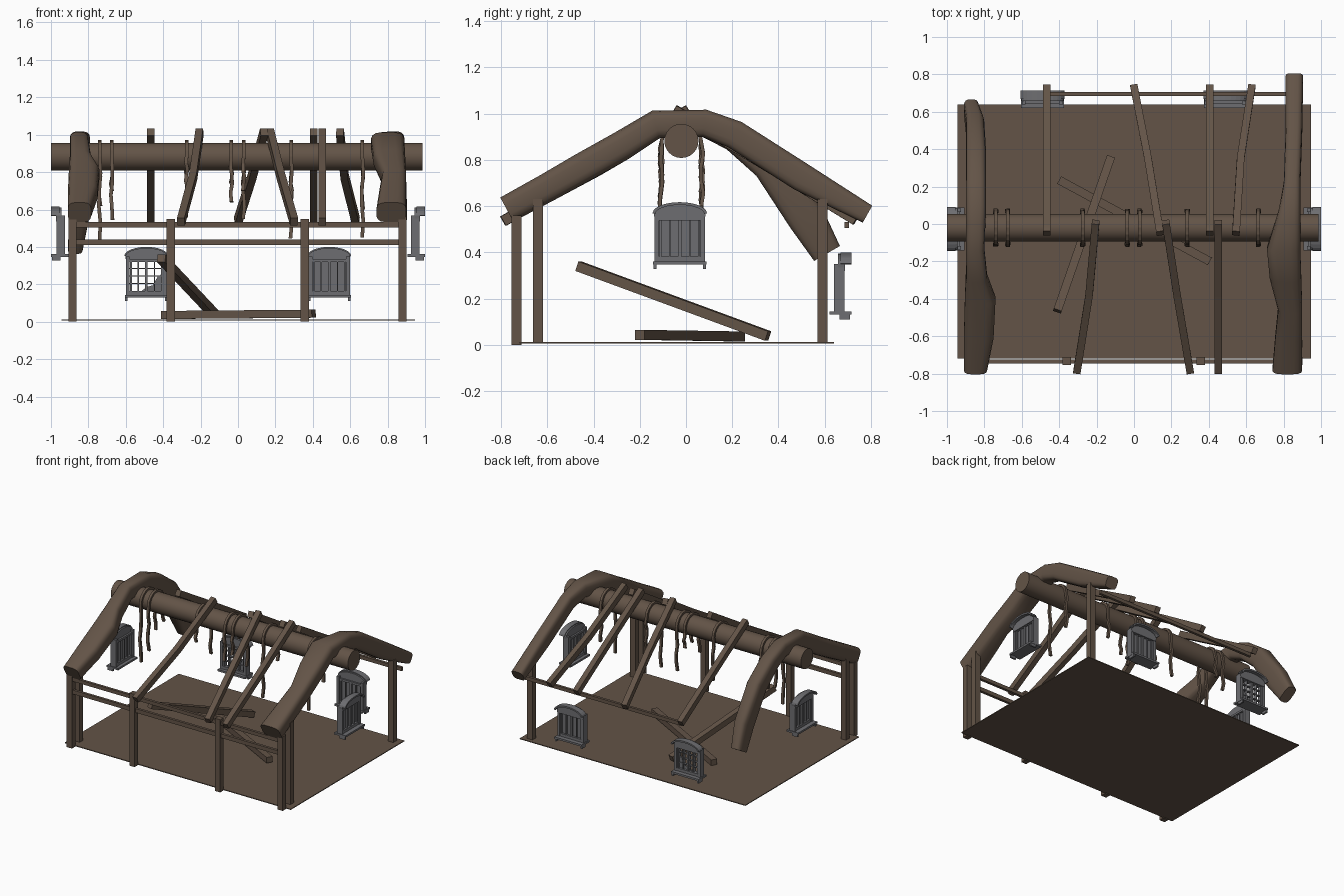
import bpy, bmesh, math
from mathutils import Vector, Matrix

if "Cube" in bpy.data.objects:
    bpy.data.objects.remove(bpy.data.objects["Cube"])


def material(name, rgb):
    m = bpy.data.materials.new(name)
    m.diffuse_color = (*rgb, 1)
    m.use_nodes = True
    m.node_tree.nodes["Principled BSDF"].inputs["Base Color"].default_value = m.diffuse_color
    return m


WOOD = material("weathered_wood", (0.125, 0.088, 0.063))
GREY = material("window_grey", (0.155, 0.155, 0.165))


def finish(bm, name, mat, smooth=None):
    bmesh.ops.recalc_face_normals(bm, faces=bm.faces)
    me = bpy.data.meshes.new(name)
    bm.to_mesh(me)
    bm.free()
    me.materials.append(mat)
    o = bpy.data.objects.new(name, me)
    bpy.context.collection.objects.link(o)
    if smooth:
        bpy.ops.object.select_all(action='DESELECT')
        o.select_set(True)
        bpy.context.view_layer.objects.active = o
        bpy.ops.object.shade_smooth_by_angle(angle=math.radians(smooth))
    return o


def add_box(bm, x0, x1, y0, y1, z0, z1):
    m = Matrix.Translation(((x0 + x1) / 2, (y0 + y1) / 2, (z0 + z1) / 2))
    m = m @ Matrix.Diagonal((x1 - x0, y1 - y0, z1 - z0, 1))
    bmesh.ops.create_cube(bm, size=1, matrix=m)


def skin(bm, rings):
    rings = [[bm.verts.new(p) for p in r] for r in rings]
    n = len(rings[0])
    for a, b in zip(rings, rings[1:]):
        for i in range(n):
            bm.faces.new((a[i], a[(i + 1) % n], b[(i + 1) % n], b[i]))
    bm.faces.new(rings[0])
    bm.faces.new(rings[-1])


def tangent(pts, i):
    return (pts[min(i + 1, len(pts) - 1)] - pts[max(i - 1, 0)]).normalized()


def add_sweep(bm, pts, w, h, side=None):
    pts = [Vector(p) for p in pts]
    if side is None:
        side = (pts[-1] - pts[0]).cross(Vector((0, 0, 1)))
    side = Vector(side).normalized()
    rings = []
    for i, p in enumerate(pts):
        n = side.cross(tangent(pts, i)).normalized()
        rings.append([p + side * a * w / 2 + n * b * h / 2
                      for a, b in ((-1, -1), (1, -1), (1, 1), (-1, 1))])
    skin(bm, rings)


def beam(name, pts, w=0.04, h=0.045):
    bm = bmesh.new()
    add_sweep(bm, pts, w, h)
    return finish(bm, name, WOOD)


def box(name, *b):
    bm = bmesh.new()
    add_box(bm, *b)
    return finish(bm, name, WOOD)


# floor sheet
box("floor", -0.945, 0.945, -0.72, 0.64, 0.006, 0.012)

# posts (the back left one is missing)
for x, y, z0, z1 in ((-0.885, -0.733, 0, 0.56), (-0.36, -0.733, 0, 0.55),
                     (0.357, -0.733, 0, 0.55), (0.88, -0.733, 0, 0.56),
                     (-0.885, -0.64, 0.012, 0.63), (0.88, -0.64, 0.012, 0.63),
                     (0.88, 0.59, 0.012, 0.63)):
    box("post", x - 0.022, x + 0.022, y - 0.021, y + 0.021, z0, z1)

# long wall rails
box("front_top_rail", -0.88, 0.89, -0.745, -0.725, 0.505, 0.532)
box("front_lower_rail", -0.88, 0.88, -0.745, -0.725, 0.41, 0.44)
box("back_top_rail", -0.46, 0.89, 0.685, 0.705, 0.505, 0.532)

# ridge log
bm = bmesh.new()
bmesh.ops.create_cone(bm, cap_ends=True, segments=24, radius1=0.074, radius2=0.074, depth=1.985,
                      matrix=Matrix.Translation((-0.007, -0.02, 0.882)) @ Matrix.Rotation(math.pi / 2, 4, 'Y'))
finish(bm, "ridge_log", WOOD, 40)


# crooked arch timbers: stations are (y, z, x min, x max, thickness)
def arch(name, stations):
    pts = [Vector((0, s[0], s[1])) for s in stations]
    rings = []
    for i, (y, z, x0, x1, t) in enumerate(stations):
        d = tangent(pts, i)
        n = Vector((0, -d.z, d.y))
        ring = []
        for k in range(16):
            a = math.tau * (k + 0.5) / 16
            c, s = math.cos(a), math.sin(a)
            u = math.copysign(abs(c) ** 0.55, c) * (x1 - x0) / 2
            v = math.copysign(abs(s) ** 0.55, s) * t / 2
            ring.append(Vector(((x0 + x1) / 2 + u, y, z)) + n * v)
        rings.append(ring)
    bm = bmesh.new()
    skin(bm, rings)
    finish(bm, name, WOOD, 50)


arch("right_arch", [(-0.775, 0.585, 0.74, 0.90, 0.12), (-0.6, 0.68, 0.755, 0.90, 0.125),
                    (-0.45, 0.765, 0.77, 0.90, 0.13), (-0.28, 0.86, 0.725, 0.895, 0.13),
                    (-0.13, 0.953, 0.71, 0.89, 0.125), (0.08, 0.958, 0.775, 0.89, 0.12),
                    (0.21, 0.91, 0.80, 0.89, 0.125), (0.5, 0.725, 0.81, 0.90, 0.125),
                    (0.785, 0.565, 0.81, 0.905, 0.085)])
arch("left_arch", [(-0.775, 0.585, -0.91, -0.785, 0.12), (-0.6, 0.68, -0.91, -0.75, 0.125),
                   (-0.4, 0.79, -0.905, -0.74, 0.13), (-0.28, 0.86, -0.90, -0.785, 0.13),
                   (-0.13, 0.953, -0.90, -0.80, 0.125), (0.08, 0.958, -0.90, -0.79, 0.12),
                   (0.21, 0.9, -0.90, -0.79, 0.13), (0.36, 0.78, -0.90, -0.79, 0.15),
                   (0.52, 0.55, -0.90, -0.80, 0.165), (0.61, 0.395, -0.91, -0.83, 0.13)])

# rafters: (top x, middle x, bottom x)
for xt, xm, xb in ((-0.205, -0.24, -0.305), (0.17, 0.23, 0.3), (0.45, 0.45, 0.45)):
    beam("front_rafter", [(xt, 0.01, 1.015), (xm, -0.38, 0.775), (xb, -0.79, 0.535)])
for xt, xm, xb in ((-0.467, -0.467, -0.467), (0.14, 0.075, 0.0), (0.405, 0.405, 0.405), (0.545, 0.57, 0.63)):
    beam("back_rafter", [(xt, -0.05, 1.015), (xm, 0.35, 0.775), (xb, 0.735, 0.54)])

# fallen beams on the floor
beam("leaning_fallen_beam", [(-0.41, -0.465, 0.34), (-0.125, 0.355, 0.038)], 0.045, 0.043)
beam("flat_fallen_beam", [(-0.4, 0.235, 0.036), (0.405, -0.2, 0.043)], 0.045, 0.043)

# straps draped over the ridge log: (x, front end z, back end z)
for k, (x, zf, zb) in enumerate(((-0.74, 0.44, 0.62), (-0.675, 0.545, 0.7), (-0.275, 0.72, 0.56),
                                 (-0.035, 0.64, 0.74), (0.03, 0.7, 0.55),
                                 (0.285, 0.445, 0.66), (0.665, 0.45, 0.6))):
    pts = []
    for i in range(5):
        z = zf + (0.88 - zf) * i / 5
        pts.append((x + 0.005 * math.sin(2 * i + k), -0.108 + 0.007 * math.cos(2 * i + k), z))
    for i in range(9):
        a = math.pi * (1 - i / 8)
        pts.append((x, -0.02 + 0.085 * math.cos(a), 0.882 + 0.082 * math.sin(a)))
    for i in range(4, -1, -1):
        z = zb + (0.88 - zb) * i / 5
        pts.append((x + 0.005 * math.cos(2 * i + k), 0.068 + 0.007 * math.sin(2 * i + k), z))
    bm = bmesh.new()
    add_sweep(bm, pts, 0.019, 0.016, (1, 0, 0))
    finish(bm, "hanging_strap", WOOD)


# arched windows, built facing +y with the base at the origin
def window(name, loc, turn, broken=False):
    bm = bmesh.new()
    add_box(bm, -0.115, 0.115, -0.05, 0.045, 0.02, 0.034)           # sill
    for s in (-1, 1):
        cx = s * 0.107
        add_box(bm, cx - 0.006, cx + 0.006, -0.005, 0.04, 0, 0.02)  # sill brackets
        cx = s * 0.1
        add_box(bm, cx - 0.01, cx + 0.01, -0.03, 0.015, 0.034, 0.24)  # jambs
    add_box(bm, -0.09, 0.09, -0.025, 0.012, 0.034, 0.055)           # bottom rail
    add_box(bm, -0.09, 0.09, -0.025, 0.012, 0.21, 0.225)            # top rail
    arc = [(0.112 * math.sin(a), 0, 0.24 + 0.044 * math.cos(a))
           for a in (math.pi / 2 * (i / 6 - 1) for i in range(13))]
    plate = [(-0.108, 0, 0.21)] + arc + [(0.108, 0, 0.21)]
    skin(bm, [[Vector((x, y, z)) for x, _, z in plate] for y in (-0.012, 0.018)])
    add_sweep(bm, [(x, 0.022, z) for x, _, z in arc], 0.046, 0.012, (0, 1, 0))  # hood
    for x, w in ((-0.083, 0.01), (-0.043, 0.006), (0, 0.014), (0.043, 0.006), (0.083, 0.01)):
        add_box(bm, x - w / 2, x + w / 2, -0.022, 0.008, 0.05, 0.215)
    if broken:
        for z in (0.095, 0.135, 0.175):
            add_box(bm, -0.09, 0.09, -0.015, 0.002, z - 0.003, z + 0.003)
        # leftover shard of glass in the lower corner
        shard = [(-0.09, 0.05), (0.03, 0.05), (0.0, 0.075), (-0.035, 0.085), (-0.06, 0.13), (-0.09, 0.15)]
        skin(bm, [[Vector((x, y, z)) for x, z in shard] for y in (-0.008, -0.004)])
    else:
        add_box(bm, -0.09, 0.09, -0.01, -0.004, 0.05, 0.215)
    bm.transform(Matrix.Translation(loc) @ Matrix.Rotation(math.radians(turn), 4, 'Z')
                 @ Matrix.Diagonal((-1 if broken else 1, 1, 1, 1)))
    finish(bm, name, GREY)


window("back_left_broken_window", (-0.49, 0.67, 0.11), 0, True)
window("back_right_window", (0.488, 0.67, 0.11), 0)
window("right_window", (0.955, -0.027, 0.327), -90)
window("left_window", (-0.955, -0.027, 0.327), 90)
